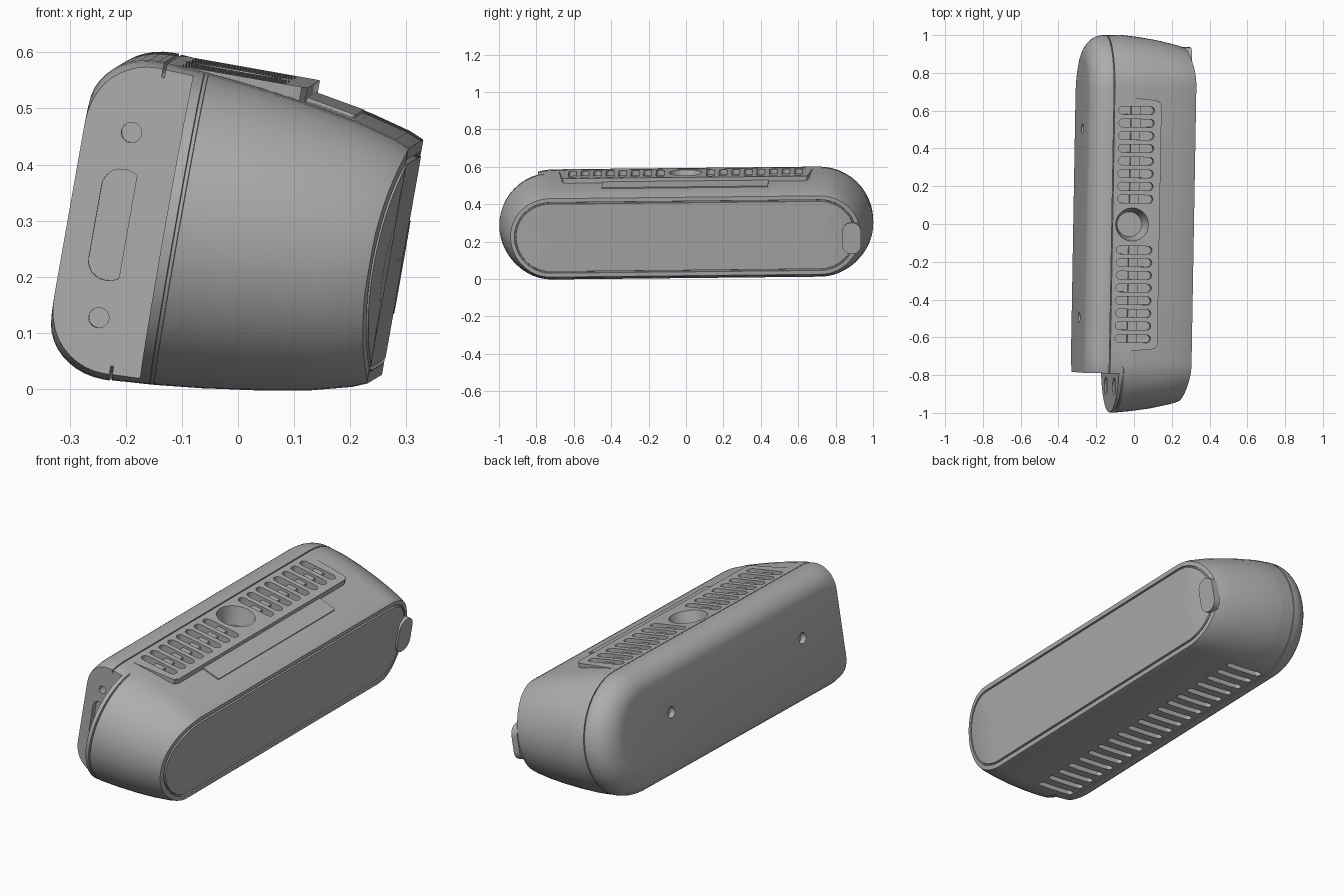
import bpy, bmesh, math
from mathutils import Matrix, Vector

if "Cube" in bpy.data.objects:
    bpy.data.objects.remove(bpy.data.objects["Cube"])

MID = -0.018  # height of the shell axis in its own frame
POSE = (Matrix.Translation((0, 0, 0.295)) @ Matrix.Rotation(math.radians(-1), 4, 'Z')
        @ Matrix.Rotation(math.radians(0.6), 4, 'X') @ Matrix.Rotation(math.radians(10), 4, 'Y'))

grey = bpy.data.materials.new("casing grey")
grey.use_nodes = True
tone = (0.42, 0.42, 0.42, 1)
grey.diffuse_color = tone
grey.node_tree.nodes["Principled BSDF"].inputs["Base Color"].default_value = tone


def finish(bm, name):
    bmesh.ops.recalc_face_normals(bm, faces=bm.faces)
    mesh = bpy.data.meshes.new(name)
    bm.to_mesh(mesh)
    bm.free()
    mesh.materials.append(grey)
    obj = bpy.data.objects.new(name, mesh)
    bpy.context.collection.objects.link(obj)
    obj.matrix_world = POSE
    return obj


def select(obj):
    bpy.ops.object.select_all(action='DESELECT')
    obj.select_set(True)
    bpy.context.view_layer.objects.active = obj


def smooth(obj, angle=32):
    select(obj)
    bpy.ops.object.shade_smooth_by_angle(angle=math.radians(angle))


def cut(obj, cutter):
    select(obj)
    mod = obj.modifiers.new("cut", 'BOOLEAN')
    mod.operation, mod.solver, mod.object = 'DIFFERENCE', 'EXACT', cutter
    bpy.ops.object.modifier_apply(modifier=mod.name)


def stadium(length, height, steps=24):
    """Points of a long rounded loop: half length, half height."""
    pts = []
    for side in (1, -1):
        for i in range(steps + 1):
            a = math.pi * i / steps - math.pi / 2
            pts.append((side * (length - height + height * math.cos(a)),
                        side * height * math.sin(a)))
    return pts


def loft(name, sections, warp=lambda u, v: u):
    """Skin rounded loops along the depth axis."""
    bm = bmesh.new()
    rings = []
    for u, length, height, *end_inset in sections:
        ring = []
        for v, w in stadium(length, height):
            k = 1 - end_inset[0] if end_inset and v < -0.775 else 1
            ring.append(bm.verts.new((warp(u, v), v * k, MID + w * k)))
        rings.append(ring)
    for a, b in zip(rings, rings[1:]):
        for i in range(len(a)):
            j = (i + 1) % len(a)
            bm.faces.new((a[i], a[j], b[j], b[i]))
    bm.faces.new(rings[0])
    bm.faces.new(rings[-1])
    return finish(bm, name)


def prism(bm, outline, low, high, frame=Matrix()):
    """Extrude a flat outline from low to high along the frame's z."""
    bottom = [bm.verts.new(frame @ Vector((x, y, low))) for x, y in outline]
    top = [bm.verts.new(frame @ Vector((x, y, high))) for x, y in outline]
    bm.faces.new(bottom)
    bm.faces.new(top)
    for i in range(len(outline)):
        j = (i + 1) % len(outline)
        bm.faces.new((bottom[i], bottom[j], top[j], top[i]))


def slot(cx, cy, half_x, half_y, radius, steps=6):
    """Rounded rectangle outline."""
    pts = []
    for q, (sx, sy) in enumerate(((1, 1), (-1, 1), (-1, -1), (1, -1))):
        for i in range(steps + 1):
            a = math.pi / 2 * (q + i / steps)
            pts.append((cx + sx * (half_x - radius) + radius * math.cos(a),
                        cy + sy * (half_y - radius) + radius * math.sin(a)))
    return pts


def disc(cx, cy, r, steps=24):
    return [(cx + r * math.cos(math.tau * i / steps), cy + r * math.sin(math.tau * i / steps))
            for i in range(steps)]


def front_bow(u, v):
    """Sweep the ends of the front face backwards."""
    end = min(max((abs(v) - 0.76) / 0.17, 0), 1) ** 1.5
    return u - 0.03 * end * min(max((u - 0.1) / 0.17, 0), 1)


# Main body: hidden neck, barrel, seam round one end, front rim and panel groove
body = loft("main_body", [
    (-0.18, 0.984, 0.273), (-0.162, 0.984, 0.273), (-0.162, 0.998, 0.287),
    (-0.1, 1.0, 0.283), (-0.094, 1.0, 0.2825),
    (-0.093, 1.0, 0.2825, 0.012), (-0.087, 1.0, 0.282, 0.012), (-0.086, 1.0, 0.282),
    (0, 0.991, 0.273), (0.1, 0.976, 0.259), (0.19, 0.96, 0.243), (0.262, 0.945, 0.224),
    (0.288, 0.935, 0.213), (0.288, 0.914, 0.192), (0.28, 0.912, 0.19),
    (0.28, 0.907, 0.185), (0.289, 0.905, 0.183), (0.289, 0.88, 0.158),
    (0.289, 0.82, 0.098), (0.289, 0.724, 0.002)], front_bow)

# Rear cover with a large fillet
fillet = []
for i in range(11):
    a = math.pi / 2 * i / 10
    fillet.append((-0.178 - 0.11 * math.cos(a), 0.868 + 0.13 * math.sin(a),
                   0.193 + 0.095 * math.sin(a)))
cover = loft("rear_cover", fillet + [(-0.167, 0.998, 0.288)])

# Vent plate on top
bm = bmesh.new()
edge = [(-0.16, 0.68), (0.055, 0.66), (0.08, 0.652), (0.09, 0.63)]
prism(bm, edge + [(u, -v) for u, v in reversed(edge)], 0.2, 0.268)
plate = finish(bm, "vent_plate")

# Cutters: top vents with socket, bottom vents, connector notch, rear holes
bm = bmesh.new()
for i in range(8):
    for side in (1, -1):
        prism(bm, slot(-0.043, side * (0.135 + 0.067 * i), 0.095, 0.021, 0.0205), 0.235, 0.3)
hole_frame = Matrix.Translation((-0.057, 0, 0))
bmesh.ops.create_cone(bm, cap_ends=True, segments=48, radius1=0.066, radius2=0.093, depth=0.11,
                      matrix=hole_frame @ Matrix.Translation((0, 0, 0.235)))
top_cutter = finish(bm, "top_vent_cutter")

bm = bmesh.new()
for i in range(20):
    prism(bm, slot(-0.045, -0.71 + 1.42 * i / 19, 0.1, 0.016, 0.0155), -0.34, -0.262)
bottom_cutter = finish(bm, "bottom_vent_cutter")

bm = bmesh.new()
prism(bm, [(-0.5, -1.2), (-0.112, -1.2), (-0.112, -0.79), (-0.5, -0.79)], -0.5, 0.5)
notch_cutter = finish(bm, "notch_cutter")

# Frames looking along the length and along the depth
along_v = Matrix(((1, 0, 0, 0), (0, 0, 1, 0), (0, 1, 0, 0), (0, 0, 0, 1)))
along_u = Matrix(((0, 0, 1, 0), (1, 0, 0, 0), (0, 1, 0, 0), (0, 0, 0, 1)))
bm = bmesh.new()
prism(bm, slot(-0.203, -0.03, 0.036, 0.1, 0.034), -0.85, -0.765, along_v)
for w in (0.137, -0.198):
    prism(bm, disc(-0.203, w, 0.018), -0.85, -0.75, along_v)
for v in (0.5, -0.5):
    prism(bm, disc(v, 0.01, 0.026), -0.35, -0.26, along_u)
port_cutter = finish(bm, "port_cutter")

bm = bmesh.new()
for w in (0.11, -0.14):
    prism(bm, disc(-0.86, w, 0.045), -0.2, -0.104, along_u)
jack_cutter = finish(bm, "jack_cutter")

for cutter in (notch_cutter, top_cutter, bottom_cutter, jack_cutter):
    cut(body, cutter)
cut(plate, top_cutter)
cut(cover, notch_cutter)
cut(cover, port_cutter)
for cutter in (notch_cutter, top_cutter, bottom_cutter, port_cutter, jack_cutter):
    bpy.data.objects.remove(cutter)
for obj in (body, cover, plate):
    smooth(obj)

# Rib crossing each row of top vents
bm = bmesh.new()
for side in (1, -1):
    prism(bm, [(-0.07, side * 0.11), (-0.02, side * 0.11),
               (-0.02, side * 0.63), (-0.07, side * 0.63)], 0.225, 0.255)
finish(bm, "vent_ribs")

# Shallow label panel on the sloping top
bm = bmesh.new()
slope = Matrix.Translation((0.13, 0, 0.2365)) @ Matrix.Rotation(math.radians(10), 4, 'Y')
prism(bm, slot(0, 0, 0.05, 0.445, 0.006, 3), -0.012, 0.005, slope)
finish(bm, "top_panel")

# Pull lip at one end of the front panel
bm = bmesh.new()
prism(bm, slot(0.89, MID - 0.02, 0.05, 0.085, 0.048, 8), 0.255, 0.288, along_u)
smooth(finish(bm, "front_lip"))
